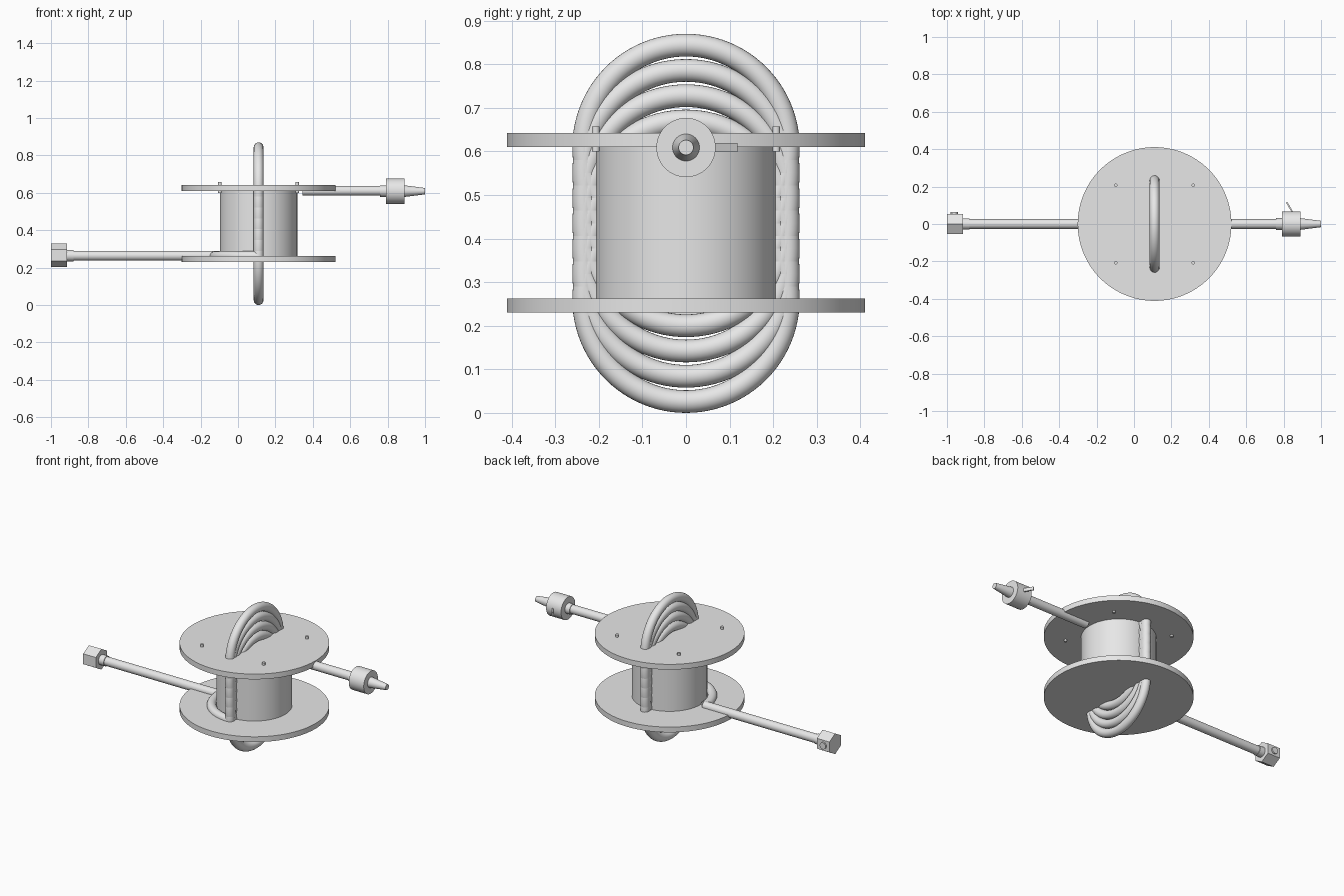
import bpy, bmesh, math
from math import pi
from mathutils import Matrix, Vector

if "Cube" in bpy.data.objects:
    bpy.data.objects.remove(bpy.data.objects["Cube"])

GREY = (0.8, 0.8, 0.8, 1)
grey = bpy.data.materials.new("plain grey")
grey.diffuse_color = GREY
grey.use_nodes = True
grey.node_tree.nodes["Principled BSDF"].inputs["Base Color"].default_value = GREY

CX = 0.11                  # reel axis
LOW, HIGH = 0.261, 0.609   # heights of the lower and upper hose
COIL, HOSE = 0.235, 0.026  # coil radius and hose radius
DRUM = 0.207


def finish(name):
    ob = bpy.context.object
    ob.name = name
    ob.data.materials.append(grey)
    bpy.ops.object.shade_smooth_by_angle(angle=math.radians(35))
    return ob


def rod(name, start, end, r1, r2=None, sides=48, roll=0):
    """Cylinder or cone between two points."""
    a, b = Vector(start), Vector(end)
    bpy.ops.mesh.primitive_cone_add(vertices=sides, radius1=r1,
                                    radius2=r1 if r2 is None else r2,
                                    depth=(b - a).length)
    ob = bpy.context.object
    turn = (b - a).to_track_quat('Z', 'Y').to_matrix().to_4x4()
    ob.matrix_world = (Matrix.Translation((a + b) / 2) @ turn
                       @ Matrix.Rotation(roll, 4, 'Z'))
    return finish(name)


def along_x(name, x1, x2, z, r1, r2=None, **kw):
    return rod(name, (x1, 0, z), (x2, 0, z), r1, r2, **kw)


# Reel: drum between two round flanges
rod("drum", (CX, 0, 0.245), (CX, 0, 0.625), DRUM, sides=96)
for name, z in (("lower_flange", 0.23), ("upper_flange", 0.61)):
    rod(name, (CX, 0, z), (CX, 0, z + 0.032), 0.411, sides=128)

# Bolts on the upper flange
for sx in (-1, 1):
    for sy in (-1, 1):
        x, y = CX + sx * DRUM, sy * DRUM
        rod("flange_bolt", (x, y, 0.6), (x, y, 0.657), 0.009, sides=24)

# Stack of upright hose loops passing through the reel
LOOPS = 7
for i in range(LOOPS):
    z = LOW + (HIGH - LOW) * i / (LOOPS - 1)
    bpy.ops.mesh.primitive_torus_add(major_radius=COIL, minor_radius=HOSE,
                                     major_segments=96, minor_segments=24,
                                     location=(CX, 0, z), rotation=(0, pi / 2, 0))
    finish("hose_loop")

# Quarter bend of hose around the foot of the drum
bm = bmesh.new()
ring = bmesh.ops.create_circle(bm, segments=24, radius=HOSE,
                               matrix=Matrix.Translation((-COIL, 0, 0))
                               @ Matrix.Rotation(pi / 2, 4, 'X'))
bmesh.ops.spin(bm, geom=ring["verts"] + bm.edges[:], cent=(0, 0, 0),
               axis=(0, 0, 1), angle=pi / 2, steps=24)
bmesh.ops.holes_fill(bm, edges=bm.edges[:])
bmesh.ops.recalc_face_normals(bm, faces=bm.faces[:])
mesh = bpy.data.meshes.new("hose_bend")
bm.to_mesh(mesh)
bm.free()
bend = bpy.data.objects.new("hose_bend", mesh)
bend.location = (CX, 0, LOW + 0.001)
bpy.context.collection.objects.link(bend)
bpy.ops.object.select_all(action='DESELECT')
bend.select_set(True)
bpy.context.view_layer.objects.active = bend
finish("hose_bend")

# Lower hose with its hexagonal end fitting
NUT_Z = LOW + 0.005
along_x("lower_hose", CX - COIL, -0.89, LOW + 0.003, HOSE)
along_x("lower_collar", -0.88, -0.915, LOW + 0.003, 0.03)
along_x("hex_nut", -0.915, -1.0, NUT_Z, 0.0625, sides=6)
nut = bpy.context.object
# Points of the hexagon face up and down
if max(abs((nut.matrix_world @ v.co).y) for v in nut.data.vertices) > 0.06:
    nut.matrix_world = nut.matrix_world @ Matrix.Rotation(pi / 6, 4, 'Z')
rod("nut_button", (-0.96, 0.04, NUT_Z), (-0.96, 0.063, NUT_Z), 0.02, sides=32)

# Upper hose with its valve and tapered nozzle
along_x("upper_hose", CX + COIL, 0.77, HIGH + 0.002, HOSE)
along_x("upper_collar", 0.76, 0.79, HIGH, 0.031)
along_x("valve_body", 0.79, 0.89, HIGH, 0.068, sides=64)
along_x("nozzle", 0.89, 1.0, HIGH, 0.031, 0.017)

# Slanted lever on the back of the valve
bpy.ops.mesh.primitive_cube_add(size=1)
lever = bpy.context.object
lever.data.transform(Matrix.Diagonal((0.008, 0.07, 0.02, 1)))
lever.location = (0.834, 0.086, HIGH)
lever.rotation_euler = (0, 0, math.radians(30))
finish("valve_lever")
